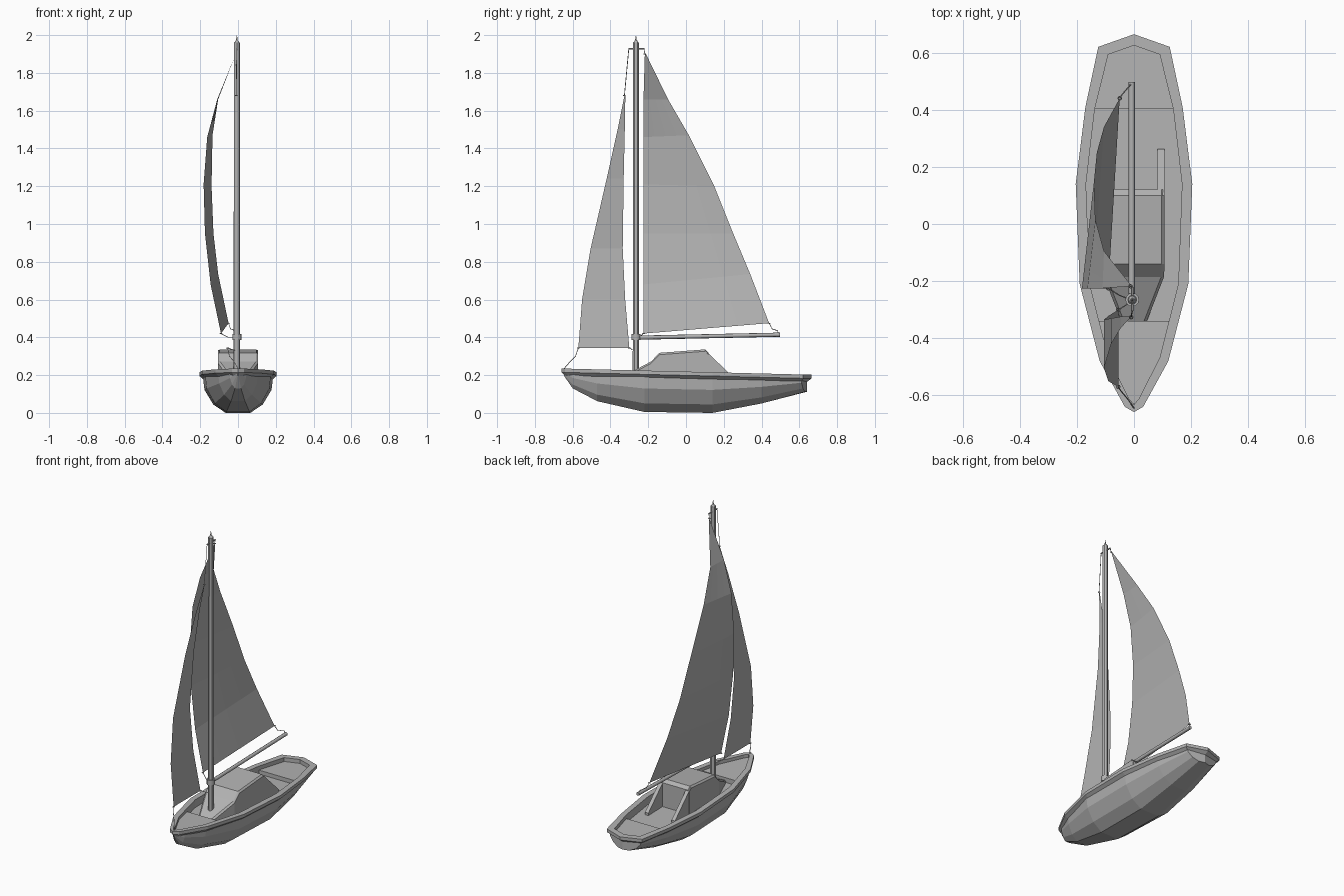
import bpy, bmesh
from mathutils import Vector

if "Cube" in bpy.data.objects:
    bpy.data.objects.remove(bpy.data.objects["Cube"])

grey = bpy.data.materials.new("plain grey")
grey.use_nodes = True
COLOUR = (0.45, 0.45, 0.45, 1)
grey.diffuse_color = COLOUR
grey.node_tree.nodes["Principled BSDF"].inputs["Base Color"].default_value = COLOUR


def add_object(name, data):
    ob = bpy.data.objects.new(name, data)
    data.materials.append(grey)
    bpy.context.collection.objects.link(ob)
    return ob


def loft(name, rows, closed=False, loop=False, caps=False, recalc=True):
    """Skin rows of points; closed joins each row, loop joins last row to first."""
    bm = bmesh.new()
    grid = [[bm.verts.new(p) for p in row] for row in rows]
    n = len(grid[0])
    for i in range(len(grid) if loop else len(grid) - 1):
        a, b = grid[i], grid[(i + 1) % len(grid)]
        for j in range(n if closed else n - 1):
            k = (j + 1) % n
            bm.faces.new((a[j], a[k], b[k], b[j]))
    if caps:
        bm.faces.new(grid[0])
        bm.faces.new(grid[-1])
    bmesh.ops.remove_doubles(bm, verts=bm.verts, dist=0.0005)
    if recalc:
        bmesh.ops.recalc_face_normals(bm, faces=bm.faces)
    mesh = bpy.data.meshes.new(name)
    bm.to_mesh(mesh)
    bm.free()
    return add_object(name, mesh)


def rod(name, points, radius, resolution=2):
    curve = bpy.data.curves.new(name, "CURVE")
    curve.dimensions = "3D"
    curve.bevel_depth = radius
    curve.bevel_resolution = resolution
    curve.use_fill_caps = True
    spline = curve.splines.new("POLY")
    spline.points.add(len(points) - 1)
    for p, co in zip(spline.points, points):
        p.co = (*co, 1)
    return add_object(name, curve)


def cone(name, z0, z1, r0, r1, x=-0.006, y=-0.265):
    bpy.ops.mesh.primitive_cone_add(vertices=12, radius1=r0, radius2=r1,
                                    depth=z1 - z0, location=(x, y, (z0 + z1) / 2))
    ob = bpy.context.object
    ob.name = name
    ob.data.materials.append(grey)
    bpy.ops.object.shade_smooth_by_angle()


def rim_z(y):
    return 0.235 - 0.025 * (y + 0.66)


# Hull: stations of y, half width and keel height, with a pointed transom
stations = [(-0.645, 0.008, 0.195), (-0.60, 0.045, 0.13), (-0.47, 0.105, 0.062),
            (-0.22, 0.175, 0.005), (0.14, 0.187, 0), (0.40, 0.158, 0.05),
            (0.61, 0.112, 0.112)]
section = [(1, 1), (0.95, 0.6), (0.7, 0.22), (0.35, 0), (0, 0)]
section += [(-x, z) for x, z in section[-2::-1]]
rows = []
for y, w, keel in stations:
    height = rim_z(y) - 0.012 - keel
    bend = 0.03 if y > 0.6 else 0
    rows.append([(x * w, y + bend * (1 - abs(x)), keel + z * height) for x, z in section])
loft("hull", rows)
top = (0, 0.64, rim_z(0.64) - 0.012)
loft("transom", [rows[-1], [top] * len(section)])

# Gunwale rim: outer and inner outlines swept with a box section
outer = [(0, -0.658), (0.032, -0.64), (0.12, -0.48), (0.19, -0.21), (0.204, 0.14),
         (0.17, 0.41), (0.125, 0.62), (0, 0.664)]
inner = [(0, -0.632), (0.018, -0.61), (0.09, -0.467), (0.155, -0.21), (0.168, 0.14),
         (0.137, 0.404), (0.09, 0.593), (0, 0.625)]
half = []
for (xo, yo), (xi, yi) in zip(outer, inner):
    zo, zi = rim_z(yo), rim_z(yi)
    half.append([(xo, yo, zo - 0.02), (xo, yo, zo), (xi, yi, zi), (xi, yi, zi - 0.05)])
other = [[(-x, y, z) for x, y, z in row] for row in half[-2:0:-1]]
loft("gunwale", half + other, closed=True, loop=True)


# Decks: strips that fill the inner outline between two stations
def inner_width(y):
    for (xa, ya), (xb, yb) in zip(inner, inner[1:]):
        if ya <= y <= yb:
            return xa + (xb - xa) * (y - ya) / (yb - ya)
    return 0


def deck(name, y0, y1, drop):
    ys = [y0] + [y for x, y in inner if y0 < y < y1] + [y1]
    return [[(s * inner_width(y), y, rim_z(y) - drop) for s in (1, 0, -1)] for y in ys]


step = 0.05
fore = deck("foredeck", -0.63, -0.34, 0.02)
aft = deck("aft", 0.405, 0.624, 0.025)
lower = lambda row: [(x, y, rim_z(y) - step) for x, y, z in row]
loft("foredeck", fore + [lower(fore[-1])])
loft("main_deck", deck("main", -0.34, 0.405, step))
loft("aft_deck", [lower(aft[0])] + aft)

# Cabin trunk: sloping, tapered nose running up to a flat roof
trunk = [(-0.34, 0.045, 0.19), (-0.185, 0.105, 0.272), (-0.14, 0.107, 0.318),
         (0.1, 0.107, 0.336), (0.12, 0.107, 0.318)]
rows = []
for y, w, z in trunk:
    rows.append([(w, y, 0.16), (w, y, z - 0.01), (w - 0.01, y, z),
                 (0.01 - w, y, z), (-w, y, z - 0.01), (-w, y, 0.16)])
loft("cabin", rows, closed=True, caps=True)

# Coamings: wedges running aft from the cabin sides
for side, name in ((1, "left_coaming"), (-1, "right_coaming")):
    rows = []
    for x in (0.082, 0.106):
        rows.append([(side * x, 0.1, 0.16), (side * x, 0.1, 0.333),
                     (side * x, 0.262, 0.178), (side * x, 0.262, 0.16)])
    loft(name, rows, closed=True, caps=True)

# Mast, collar and boom
cone("mast", 0.17, 1.96, 0.017, 0.016)
cone("mast_cap", 1.955, 1.972, 0.016, 0.006)
cone("mast_tip", 1.97, 2.0, 0.005, 0.0005)
cone("mast_collar", 0.385, 0.418, 0.024, 0.024)
rod("boom", [(-0.008, -0.27, 0.398), (-0.008, 0.497, 0.414)], 0.011)
rod("masthead_bar", [(-0.006, -0.305, 1.927), (-0.006, -0.22, 1.927)], 0.004, 1)


# Sails: rows between a forward and an after edge
def sail(name, front, back, columns):
    rows = []
    for a, b in zip(front, back):
        a, b = Vector(a), Vector(b)
        rows.append([a.lerp(b, i / columns) for i in range(columns + 1)])
    loft(name, rows, recalc=False)


luff = [(-0.09, 0.42), (-0.145, 0.68), (-0.175, 0.95), (-0.182, 1.21),
        (-0.163, 1.46), (-0.11, 1.66), (-0.012, 1.9)]
luff = [(x, -0.225 if z < 1.8 else -0.218, z) for x, z in luff]
leech = [(-0.05, 0.44, 0.475), (-0.105, 0.34, 0.735), (-0.13, 0.25, 0.95),
         (-0.14, 0.15, 1.2), (-0.135, 0.015, 1.47), (-0.105, -0.095, 1.66),
         (-0.012, -0.212, 1.9)]
sail("mainsail", luff, leech, 4)

jib = [(-0.055, -0.57, -0.30, 0.343), (-0.09, -0.55, -0.322, 0.6),
       (-0.105, -0.505, -0.335, 0.87), (-0.08, -0.42, -0.33, 1.24),
       (-0.045, -0.362, -0.324, 1.5), (-0.01, -0.326, -0.321, 1.68)]
jib_front = [(x, a, z) for x, a, b, z in jib]
jib_back = [(x, b, z) for x, a, b, z in jib]
sail("jib", jib_front, jib_back, 2)

# Rigging lines with a small ring at each sail corner
lines = {
    "jib_halyard": [jib_front[-1], (-0.006, -0.303, 1.927)],
    "jib_tack_line": [jib_front[0], (-0.045, -0.585, 0.30), (-0.02, -0.615, 0.27),
                      (0, -0.645, 0.235)],
    "jib_sheet": [jib_back[0], (-0.03, -0.285, 0.335), (-0.01, -0.27, 0.33)],
    "main_halyard": [luff[-1], (-0.006, -0.222, 1.927)],
    "main_tack_line": [luff[0], (-0.05, -0.25, 0.40), (-0.01, -0.265, 0.40)],
    "main_outhaul": [leech[0], (-0.04, 0.455, 0.445), (-0.015, 0.485, 0.435),
                     (-0.008, 0.49, 0.415)],
}
for name, points in lines.items():
    rod(name, points, 0.002, 0)
    bpy.ops.mesh.primitive_torus_add(major_radius=0.006, minor_radius=0.002,
                                     major_segments=8, minor_segments=4,
                                     location=points[0])
    ring = bpy.context.object
    ring.name = name + "_ring"
    ring.data.materials.append(grey)
